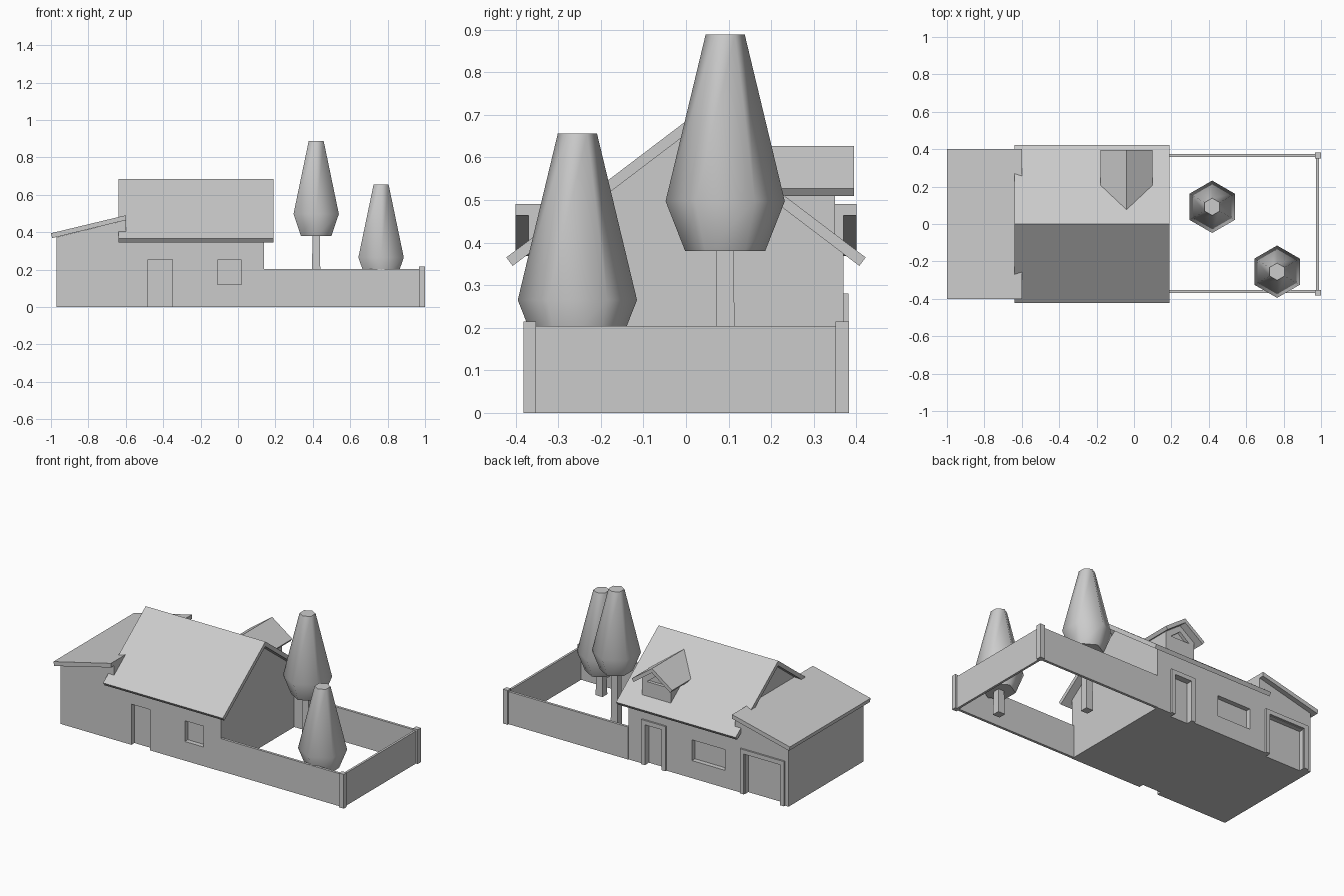
import bpy
import bmesh
import math

if "Cube" in bpy.data.objects:
    bpy.data.objects.remove(bpy.data.objects["Cube"], do_unlink=True)

grey = bpy.data.materials.new("light_grey")
grey.use_nodes = True
grey.diffuse_color = (0.6, 0.6, 0.6, 1)
grey.node_tree.nodes["Principled BSDF"].inputs["Base Color"].default_value = (0.6, 0.6, 0.6, 1)


def finish(name, bm):
    bmesh.ops.recalc_face_normals(bm, faces=bm.faces)
    mesh = bpy.data.meshes.new(name)
    bm.to_mesh(mesh)
    bm.free()
    mesh.materials.append(grey)
    obj = bpy.data.objects.new(name, mesh)
    bpy.context.collection.objects.link(obj)
    return obj


def prism(name, axis, profile, start, end):
    """Extrude a profile of (across, z) points along the x or y axis."""
    bm = bmesh.new()
    place = (lambda a, z: (start, a, z)) if axis == "x" else (lambda a, z: (a, start, z))
    face = bm.faces.new([bm.verts.new(place(a, z)) for a, z in profile])
    new = bmesh.ops.extrude_face_region(bm, geom=[face])["geom"]
    length = end - start
    bmesh.ops.translate(bm, verts=[g for g in new if isinstance(g, bmesh.types.BMVert)],
                        vec=(length, 0, 0) if axis == "x" else (0, length, 0))
    return finish(name, bm)


def box(name, x, y, z):
    return prism(name, "y", [(x[0], z[0]), (x[1], z[0]), (x[1], z[1]), (x[0], z[1])], *y)


def rings(name, sides, levels, centre, turn):
    """Stack of regular rings, given as (radius, z) levels, closed at both ends."""
    bm = bmesh.new()
    loops = []
    for r, z in levels:
        angles = [turn + 2 * math.pi * i / sides for i in range(sides)]
        loops.append([bm.verts.new((centre[0] + r * math.cos(a), centre[1] + r * math.sin(a), z))
                      for a in angles])
    for low, high in zip(loops, loops[1:]):
        for i in range(sides):
            j = (i + 1) % sides
            bm.faces.new((low[i], low[j], high[j], high[i]))
    bm.faces.new(loops[0])
    bm.faces.new(loops[-1])
    return finish(name, bm)


def cut(target, cutter):
    cutter.hide_render = True
    mod = target.modifiers.new("opening", "BOOLEAN")
    mod.operation = "DIFFERENCE"
    mod.solver = "EXACT"
    mod.object = cutter
    bpy.context.view_layer.objects.active = target
    bpy.ops.object.modifier_apply(modifier=mod.name)
    bpy.data.objects.remove(cutter, do_unlink=True)


def gable_roof(name, axis, centre, ridge, eave, tip, start, end, drop):
    """Two sloping slabs meeting at a ridge; eave and tip are (half width, z)."""
    right = [eave, tip]
    profile = [(centre, ridge)] + [(centre + w, z) for w, z in right]
    profile += [(centre, ridge - drop)] + [(centre - w, z) for w, z in reversed(right)]
    return prism(name, axis, profile, start, end)


WALL = 0.37
RECESS = 0.03

# Walls of the main house and the lower wing
house = prism("house_walls", "x", [(-WALL, 0), (WALL, 0), (WALL, 0.374), (0, 0.654), (-WALL, 0.374)],
              -0.6, 0.14)
wing = prism("wing_walls", "y", [(-0.97, 0), (-0.6, 0), (-0.6, 0.464), (-0.97, 0.373)], -WALL, WALL)

# Recessed doors and windows
front = (-WALL - 0.1, -WALL + RECESS)
back = (WALL - RECESS, WALL + 0.1)
cut(house, box("front_door_cutter", (-0.48, -0.35), front, (-0.1, 0.255)))
cut(house, box("front_window_cutter", (-0.11, 0.02), front, (0.12, 0.25)))
cut(house, box("back_door_cutter", (-0.1, 0.02), back, (-0.1, 0.255)))
cut(house, box("back_window_cutter", (-0.53, -0.3), back, (0.11, 0.24)))
cut(wing, box("garage_door_cutter", (-0.915, -0.67), back, (-0.1, 0.25)))

# Raised frames around the two back doors
for label, x0, x1 in (("back_door", -0.125, 0.045), ("garage_door", -0.945, -0.64)):
    w, h = 0.027, 0.28
    prism(label + "_frame", "y",
          [(x0, 0), (x0, h), (x1, h), (x1, 0), (x1 - w, 0), (x1 - w, h - w), (x0 + w, h - w), (x0 + w, 0)],
          WALL - 0.005, WALL + 0.011)

# Roofs
gable_roof("main_roof", "x", 0, 0.685, (0.422, 0.365), (0.407, 0.345), -0.64, 0.19, 0.031)
prism("wing_roof", "y", [(-1, 0.394), (-0.6, 0.49), (-0.6, 0.464), (-0.994, 0.368)], -0.4, 0.4)

# Dormer on the back slope
DX = -0.04
dormer = prism("dormer_walls", "y",
               [(DX - 0.1, 0.4), (DX + 0.1, 0.4), (DX + 0.1, 0.529), (DX, 0.6), (DX - 0.1, 0.529)], 0.1, 0.35)
cut(dormer, prism("dormer_window_cutter", "y",
                  [(DX - 0.065, 0.51), (DX + 0.065, 0.51), (DX, 0.562)], 0.33, 0.4))
gable_roof("dormer_roof", "y", DX, 0.627, (0.14, 0.527), (0.127, 0.509), 0.05, 0.395, 0.027)

# Yard fence
for side, y in (("front", -0.36), ("back", 0.365)):
    box(side + "_fence", (0.14, 0.985), (y - 0.008, y + 0.008), (0, 0.204))
    box(side + "_fence_post", (0.968, 1.0), (y - 0.014 if y > 0 else -0.381, y + 0.018 if y > 0 else -0.352),
        (0, 0.215))
box("end_fence", (0.974, 0.988), (-0.36, 0.365), (0, 0.204))

# Trees with six-sided crowns and square trunks
for label, centre, base in (("back", (0.418, 0.092), 0.38), ("front", (0.765, -0.255), 0.148)):
    rings(label + "_tree_trunk", 4, [(0.034, 0), (0.028, base + 0.02)], centre, math.pi / 4)
    crown = rings(label + "_tree_crown", 6, [(0.094, base), (0.14, base + 0.117), (0.046, base + 0.508)],
                  centre, math.pi / 2)
    bpy.ops.object.select_all(action="DESELECT")
    crown.select_set(True)
    bpy.context.view_layer.objects.active = crown
    bpy.ops.object.shade_smooth_by_angle(angle=math.radians(65))
